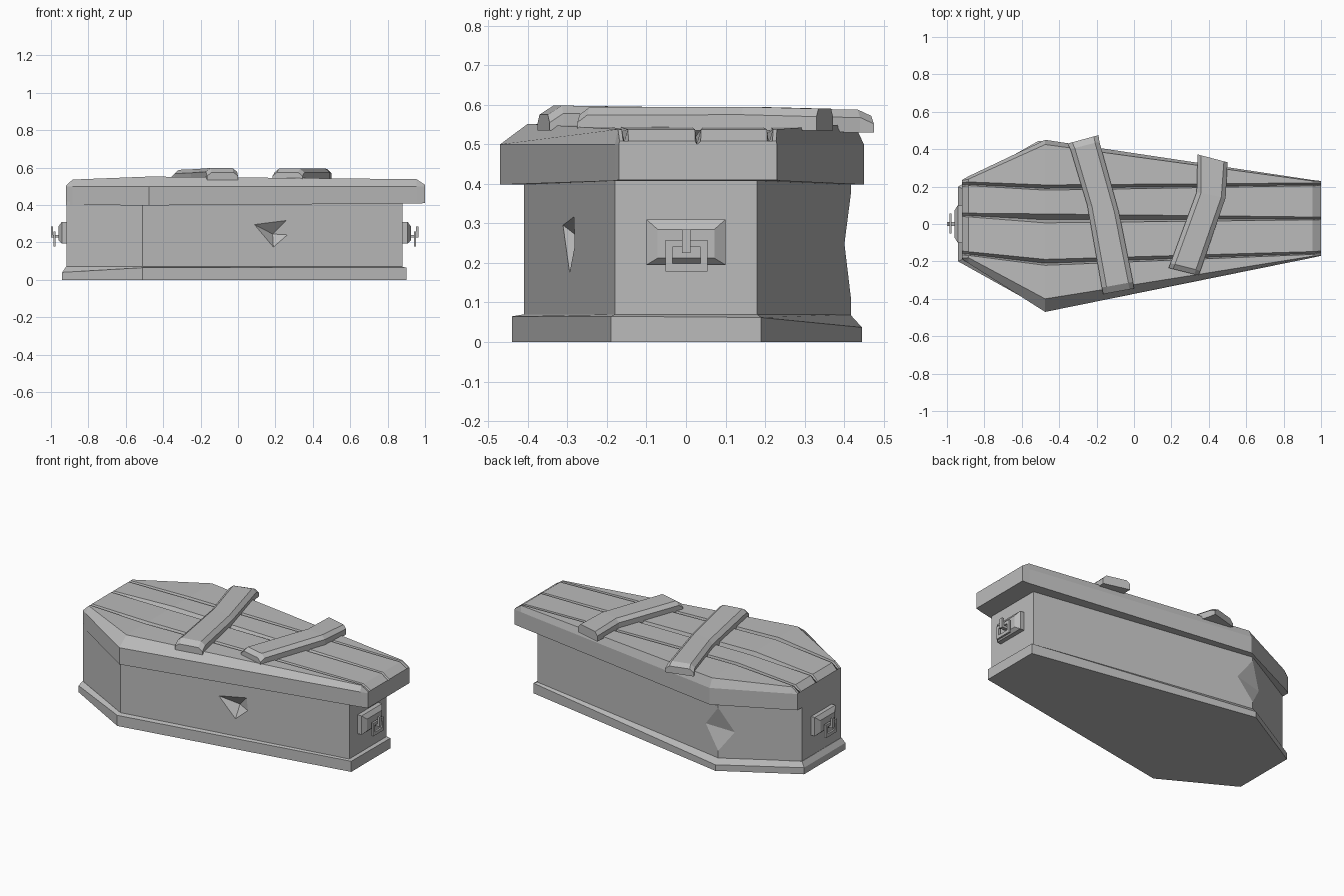
import bpy, bmesh
from mathutils import Vector

if "Cube" in bpy.data.objects:
    bpy.data.objects.remove(bpy.data.objects["Cube"])

stone = bpy.data.materials.new("weathered grey")
stone.use_nodes = True
GREY = (0.5, 0.5, 0.5, 1)
stone.diffuse_color = GREY
stone.node_tree.nodes["Principled BSDF"].inputs["Base Color"].default_value = GREY


def finish(name, bm):
    bmesh.ops.recalc_face_normals(bm, faces=bm.faces)
    mesh = bpy.data.meshes.new(name)
    bm.to_mesh(mesh)
    bm.free()
    mesh.materials.append(stone)
    obj = bpy.data.objects.new(name, mesh)
    bpy.context.collection.objects.link(obj)
    return obj


def loft(name, rings):
    """Skin a list of closed rings and cap both ends."""
    bm = bmesh.new()
    loops = [[bm.verts.new(p) for p in ring] for ring in rings]
    n = len(loops[0])
    for a, b in zip(loops, loops[1:]):
        for i in range(n):
            j = (i + 1) % n
            bm.faces.new((a[i], a[j], b[j], b[i]))
    caps = [bm.faces.new(loops[0]), bm.faces.new(loops[-1])]
    bmesh.ops.triangulate(bm, faces=caps)
    return finish(name, bm)


def carve(target, points):
    """Cut the convex hull of a few points out of the target."""
    bm = bmesh.new()
    for p in points:
        bm.verts.new(p)
    bmesh.ops.convex_hull(bm, input=bm.verts)
    cutter = finish("chip_cutter", bm)
    cutter.hide_render = True
    mod = target.modifiers.new("chip", 'BOOLEAN')
    mod.operation = 'DIFFERENCE'
    mod.solver = 'EXACT'
    mod.object = cutter
    bpy.context.view_layer.objects.active = target
    bpy.ops.object.modifier_apply(modifier=mod.name)
    bpy.data.objects.remove(cutter)


def block(bm, lo, hi):
    lo, hi = Vector(lo), Vector(hi)
    made = bmesh.ops.create_cube(bm, size=1)["verts"]
    for v in made:
        v.co = (lo + hi) / 2 + v.co * (hi - lo)


# Six-cornered outlines: head, shoulders, foot
def outline(head, foot, head_w, front, back, foot_w, z):
    pts = [(head, -head_w), (-0.51, front), (foot, -foot_w),
           (foot, foot_w), (-0.51, back), (head, head_w)]
    heights = z if isinstance(z, tuple) else (z,) * 6
    return [(x, y, h) for (x, y), h in zip(pts, heights)]


# Plinth with a worn, sloping upper edge
loft("base_plinth", [
    outline(-0.94, 0.90, 0.20, -0.44, 0.445, 0.19, 0),
    outline(-0.94, 0.90, 0.20, -0.44, 0.445, 0.19, (0.04, 0.065, 0.065, 0.062, 0.037, 0.04)),
    outline(-0.92, 0.88, 0.19, -0.41, 0.415, 0.18, 0.07)])

# Body with a chipped shoulder and a gouge in the front side
body = loft("coffin_body", [outline(-0.918, 0.88, 0.19, -0.41, 0.417, 0.18, z) for z in (0.05, 0.42)])
carve(body, [(-0.51, 0.425, 0.41), (-0.51, 0.425, 0.08), (-0.59, 0.372, 0.23),
             (-0.40, 0.403, 0.25), (-0.52, 0.5, 0.25)])
carve(body, [(0.06, -0.33, 0.31), (0.27, -0.29, 0.33), (0.275, -0.287, 0.24),
             (0.19, -0.305, 0.16), (0.185, -0.245, 0.245)])


# Lid: plank cross-sections with V grooves, lofted from head to foot
def lid_section(x, edge, rim, grooves, top, under, depth):
    ring = [(x, edge[0], under), (x, edge[0], 0.5), (x, rim[0], top)]
    for y, width in zip(grooves, (0.016, 0.024, 0.014)):
        width = min(width, 0.45 * (grooves[0] - rim[0]), 0.45 * (rim[1] - grooves[2]))
        ring += [(x, y - width, top), (x, y - width * 0.3, top - depth), (x, y + width, top)]
    return ring + [(x, rim[1], top), (x, edge[1], 0.5), (x, edge[1], under)]


loft("plank_lid", [
    lid_section(-0.92, (-0.185, 0.235), (-0.183, 0.233), (-0.155, 0.05, 0.21), 0.502, 0.4, 0.002),
    lid_section(-0.885, (-0.21, 0.255), (-0.18, 0.24), (-0.158, 0.048, 0.215), 0.536, 0.4, 0.03),
    lid_section(-0.475, (-0.47, 0.45), (-0.40, 0.425), (-0.205, 0.03, 0.195), 0.552, 0.398, 0.035),
    lid_section(0.955, (-0.18, 0.235), (-0.172, 0.23), (-0.155, 0.03, 0.212), 0.538, 0.408, 0.035),
    lid_section(1.0, (-0.17, 0.23), (-0.168, 0.228), (-0.152, 0.03, 0.212), 0.508, 0.41, 0.008)])


# Two bent boards nailed across the lid
def board(name, stations):
    rings = []
    for (xl, yl), (xr, yr), low, high, inset in stations:
        left, right = Vector((xl, yl, 0)), Vector((xr, yr, 0))
        ring = []
        for t, z in ((0, low), (0, high - 0.02), (inset, high), (1 - inset, high), (1, high - 0.02), (1, low)):
            p = left.lerp(right, t)
            p.z = z
            ring.append(p)
        rings.append(ring)
    loft(name, rings)


board("long_cross_board", [
    ((-0.355, 0.43), (-0.19, 0.475), 0.53, 0.572, 0.15),
    ((-0.34, 0.40), (-0.185, 0.44), 0.53, 0.588, 0.15),
    ((-0.25, 0.10), (-0.08, 0.06), 0.535, 0.592, 0.15),
    ((-0.172, -0.34), (-0.005, -0.31), 0.535, 0.598, 0.15),
    ((-0.165, -0.375), (0, -0.345), 0.535, 0.575, 0.15)])
board("short_cross_board", [
    ((0.34, 0.372), (0.50, 0.33), 0.535, 0.59, 0.12),
    ((0.335, 0.17), (0.49, 0.14), 0.535, 0.595, 0.15),
    ((0.195, -0.21), (0.355, -0.25), 0.535, 0.594, 0.15),
    ((0.185, -0.235), (0.345, -0.275), 0.535, 0.575, 0.15)])


# Bevelled plate, hook and hanging ring on each end
def end_handle(prefix, x0, s):
    def ring(x, y, low, high):
        return [(x, -y, low), (x, y, low), (x, y, high), (x, -y, high)]
    loft(prefix + "_handle_plate", [
        ring(x0 - s * 0.01, 0.1, 0.195, 0.31),
        ring(x0 + s * 0.022, 0.1, 0.195, 0.31),
        ring(x0 + s * 0.04, 0.072, 0.212, 0.285)])
    bm = bmesh.new()
    a, b = x0 + s * 0.055, x0 + s * 0.067
    for lo, hi in (((-0.052, 0.178), (0.055, 0.198)), ((-0.052, 0.24), (0.055, 0.258)),
                   ((-0.052, 0.198), (-0.034, 0.24)), ((0.037, 0.198), (0.055, 0.24))):
        block(bm, (a, *lo), (b, *hi))
    finish(prefix + "_handle_ring", bm)
    bm = bmesh.new()
    block(bm, (x0 + s * 0.03, -0.01, 0.225), (x0 + s * 0.08, 0.012, 0.24))
    block(bm, (x0 + s * 0.068, -0.01, 0.24), (x0 + s * 0.08, 0.012, 0.285))
    finish(prefix + "_handle_hook", bm)


end_handle("foot", 0.885, 1)
end_handle("head", -0.92, -1)
